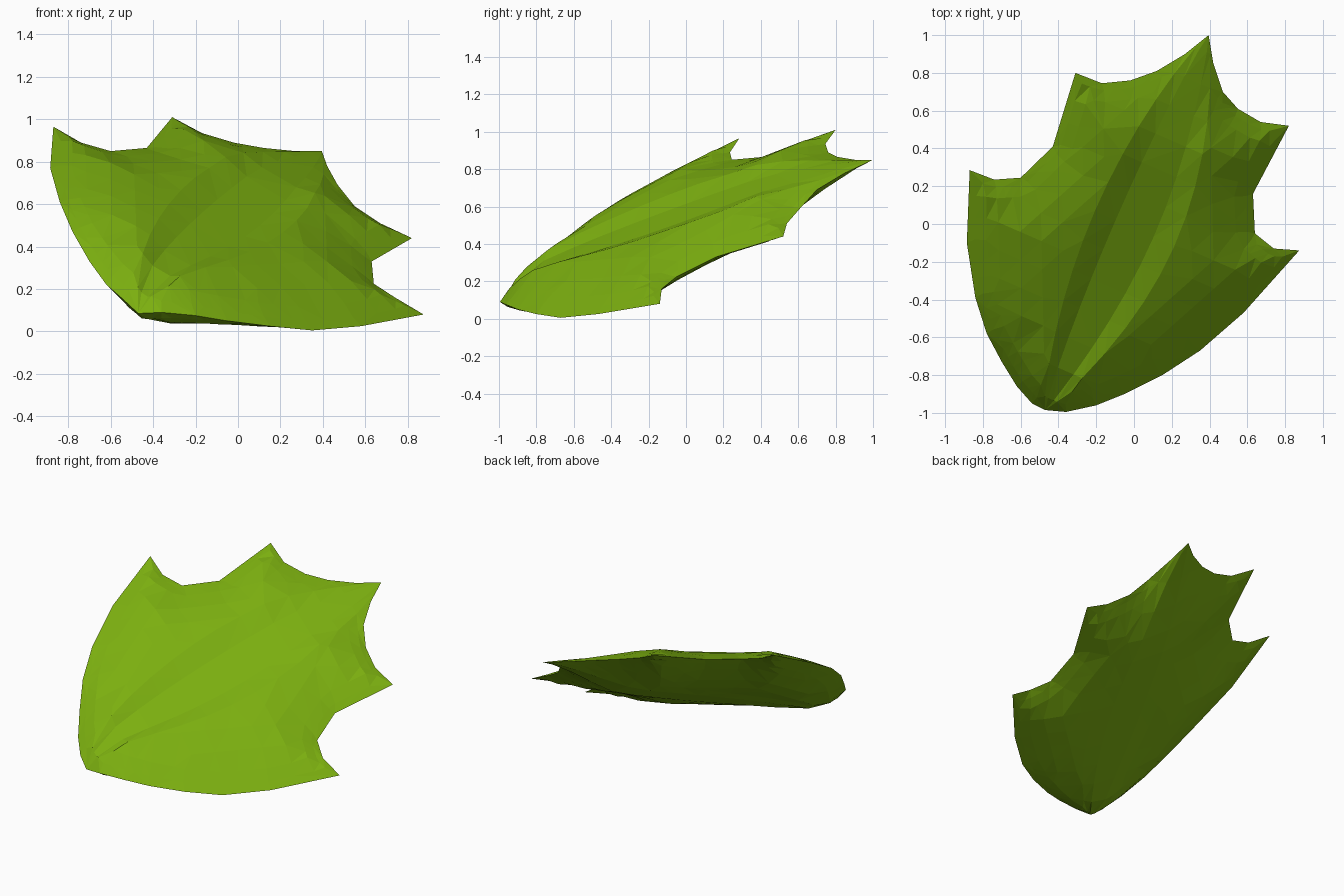
import bpy, bmesh, math
from mathutils import Vector
from mathutils.geometry import intersect_point_line, delaunay_2d_cdt

if "Cube" in bpy.data.objects:
    bpy.data.objects.remove(bpy.data.objects["Cube"])

# Outline of the leaf in space, once round from the base: right side, tip, left side
RIM3 = [(-.47, -.985, .085), (-.36, -.995, .09), (-.2, -.96, .075), (-.05, -.9, .05),
        (.15, -.8, .025), (.35, -.67, .005), (.58, -.47, .025), (.875, -.14, .08),
        (.74, -.13, .16), (.64, -.05, .225), (.63, .16, .33), (.82, .52, .44),
        (.67, .54, .51), (.55, .61, .59), (.47, .70, .69), (.42, .85, .78),
        (.395, 1.0, .85),
        (.27, .9, .85), (.12, .81, .865), (-.02, .76, .89), (-.17, .745, .935),
        (-.31, .8, 1.01), (-.43, .41, .865), (-.6, .245, .85), (-.74, .235, .89),
        (-.87, .285, .965), (-.885, -.1, .77), (-.84, -.39, .61), (-.78, -.58, .47),
        (-.7, -.73, .33), (-.62, -.86, .22), (-.54, -.95, .15)]
RIM3 = [Vector(p) for p in RIM3]
RIM = [p.xy for p in RIM3]
EDGES = list(zip(RIM, RIM[1:] + RIM[:1]))
BASE, TIP = RIM[0], RIM[16]
AXIS = TIP - BASE
SIDE = Vector((AXIS.y, -AXIS.x)).normalized()


def plane(p):
    """Height of the tilted plane the leaf lies in."""
    return .455 - .372 * p.x + .541 * p.y


# How far the rim curls off the plane, sampled along each edge
CURL = []
for a, b in zip(RIM3, RIM3[1:] + RIM3[:1]):
    for k in range(6):
        q = a.lerp(b, k / 6)
        CURL.append((q.xy, q.z - plane(q), (b - a).length))


def rim_distance(p):
    best = 9
    for a, b in EDGES:
        k = intersect_point_line(p, a, b)[1]
        best = min(best, (p - a.lerp(b, min(max(k, 0), 1))).length)
    return best


def inside(p):
    hit = False
    for a, b in EDGES:
        if (a.y > p.y) != (b.y > p.y) and p.x < a.x + (p.y - a.y) * (b.x - a.x) / (b.y - a.y):
            hit = not hit
    return hit


def lift(p):
    """Rim curl blended into the middle."""
    total = weight = 0
    for q, h, size in CURL:
        w = size / ((p - q).length_squared + 1e-7)
        total += w * h
        weight += w
    return total / weight


def rib_point(s, offset):
    """Point on a rib line: s runs base to tip, offset is across at mid length."""
    w = max(math.sin(math.pi * s), 0)
    return BASE.lerp(TIP, s) + SIDE * (offset * w ** .8 + .05 * w)


def rib_offset(p):
    s = (p - BASE).dot(AXIS) / AXIS.length_squared
    w = max(math.sin(math.pi * min(max(s, 0), 1)), .01)
    return ((p - BASE).dot(SIDE) - .05 * w) / w ** .8


# Plan points: rim, lines along the middle groove, bands inside the rim, open field
pts = list(RIM)
segs = [(i, (i + 1) % len(RIM)) for i in range(len(RIM))]
for off in (-.23, -.11, .11, .23):
    for k in range(13):
        pts.append(rib_point(.03 + .93 * k / 12, off))
        if k:
            segs.append((len(pts) - 2, len(pts) - 1))
for inset in (.04, .1):
    for a, b in EDGES:
        n = Vector((a.y - b.y, b.x - a.x)).normalized() * inset
        for f in (.05, .35, .65, .95):
            p = a.lerp(b, f) + n
            near = min((p - q).length for q in pts)
            if (inside(p) and rim_distance(p) > inset * .9 and near > .035
                    and abs(rib_offset(p)) > .25):
                pts.append(p)
for i in range(17):
    for j in range(-8, 9):
        p = BASE + AXIS * (i / 16) + SIDE * ((j + .5 * (i % 2)) * .125)
        if inside(p) and rim_distance(p) > .14 and abs(rib_offset(p)) > .28:
            pts.append(p)
plan, _, tris, *_ = delaunay_2d_cdt(pts, segs, [], 1, 1e-5)

bm = bmesh.new()


def add_skin(height, groove, flip):
    """Raise the plan into one rounded skin of the leaf."""
    verts = []
    for p in plan:
        d = rim_distance(p)
        reach = .17 + .27 * min((p - BASE).length / .9, 1)    # blunt at the base
        f = math.sin(math.pi / 2 * min(d / reach, 1)) if d > 1e-4 else 0
        dip = min(max((.23 - abs(rib_offset(p))) / .12, 0), 1) * groove * f
        z = plane(p) + lift(p) + height * f - dip
        verts.append(bm.verts.new((p.x, p.y, max(z, 0))))
    for t in tris:
        bm.faces.new([verts[k] for k in (t[::-1] if flip else t)])


add_skin(.125, .035, False)   # grooved upper skin
add_skin(-.14, .01, True)     # underside
bmesh.ops.remove_doubles(bm, verts=bm.verts, dist=.0005)
bmesh.ops.recalc_face_normals(bm, faces=bm.faces)

mesh = bpy.data.meshes.new("leaf")
bm.to_mesh(mesh)
bm.free()
leaf = bpy.data.objects.new("leaf", mesh)
bpy.context.collection.objects.link(leaf)

green = bpy.data.materials.new("leaf green")
green.diffuse_color = (.2, .43, .005, 1)
green.use_nodes = True
green.node_tree.nodes["Principled BSDF"].inputs["Base Color"].default_value = green.diffuse_color
mesh.materials.append(green)
